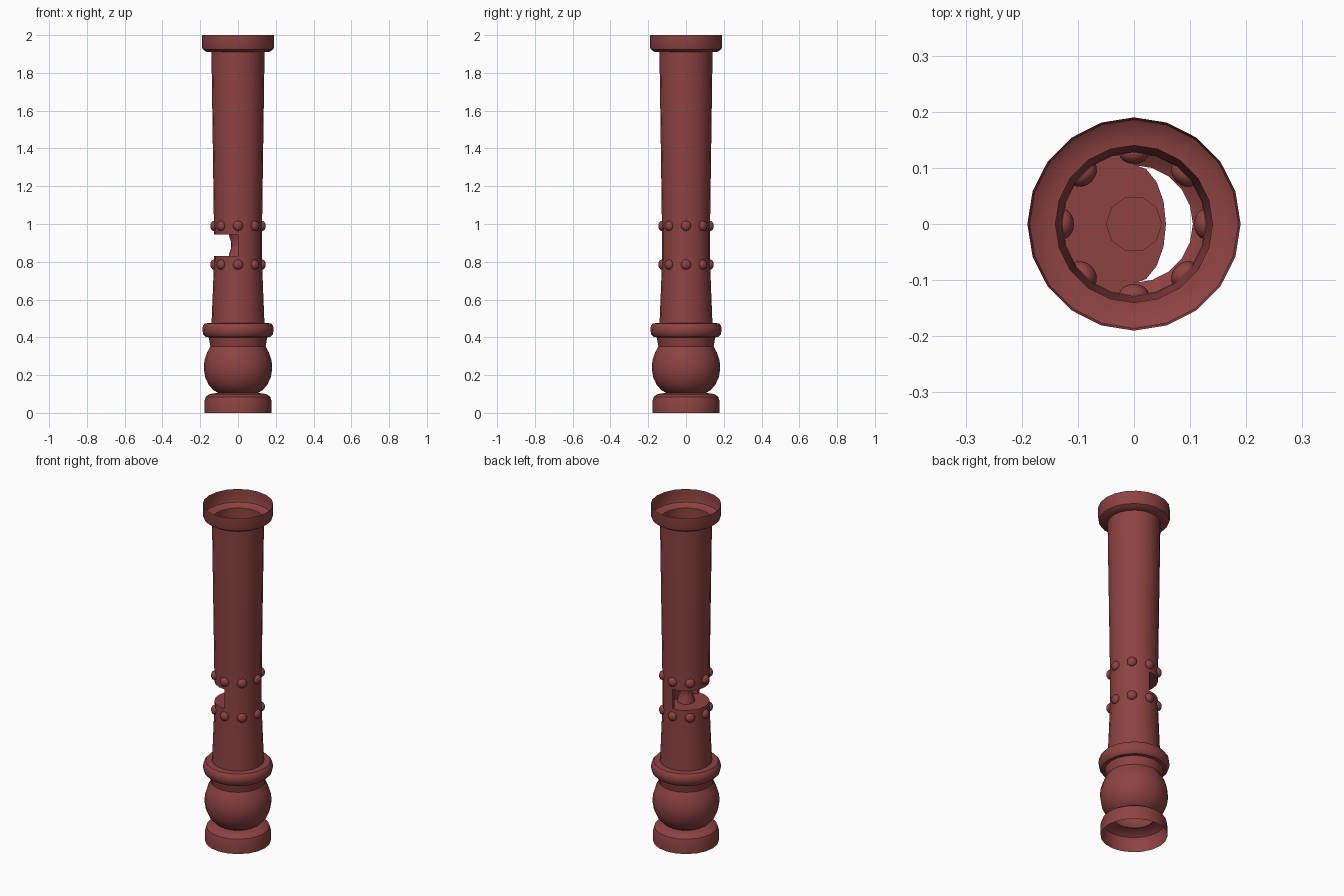
import bpy, bmesh
from math import cos, sin, pi, radians
from mathutils import Matrix

if "Cube" in bpy.data.objects:
    bpy.data.objects.remove(bpy.data.objects["Cube"], do_unlink=True)

red = bpy.data.materials.new("dark red")
red.use_nodes = True
red.diffuse_color = (0.27, 0.055, 0.055, 1)
red.node_tree.nodes["Principled BSDF"].inputs["Base Color"].default_value = red.diffuse_color

SIDES = 20
LOW, HIGH = 0.83, 0.945      # floor and ceiling of the side window
WALL = 0.127                 # tube radius at the window


def finish(name, bm):
    mesh = bpy.data.meshes.new(name)
    bm.to_mesh(mesh)
    bm.free()
    ob = bpy.data.objects.new(name, mesh)
    bpy.context.collection.objects.link(ob)
    mesh.materials.append(red)
    bpy.ops.object.select_all(action="DESELECT")
    ob.select_set(True)
    bpy.context.view_layer.objects.active = ob
    bpy.ops.object.shade_smooth_by_angle(angle=radians(35))
    return ob


def lathe(profile, sides, caps=False):
    bm = bmesh.new()
    rings = [[bm.verts.new((r * cos(2 * pi * i / sides), r * sin(2 * pi * i / sides), z))
              for i in range(sides)] for r, z in profile]
    for a, b in zip(rings, rings[1:]):
        for i in range(sides):
            k = (i + 1) % sides
            bm.faces.new((a[i], a[k], b[k], b[i]))
    if caps:
        bm.faces.new(rings[0][::-1])
        bm.faces.new(rings[-1])
    return bm


# Hollow foot, open underneath, running into the ball
finish("foot", lathe([(0.178, 0), (0.178, 0.06), (0.171, 0.085),
                      (0.15, 0.1), (0.105, 0.106)], SIDES))
finish("ball", lathe([(0.105, 0.106), (0.13, 0.12), (0.156, 0.15), (0.174, 0.19),
                      (0.181, 0.235), (0.178, 0.275), (0.165, 0.317),
                      (0.146, 0.352), (0.155, 0.4)], SIDES))

# Rounded collar
finish("collar", lathe([(0.155, 0.4), (0.172, 0.402), (0.184, 0.415), (0.189, 0.438),
                        (0.186, 0.46), (0.175, 0.474), (0.14, 0.476)], SIDES))

# Tube with half its wall removed at the window
tube = lathe([(0.14, 0.476), (0.133, 0.65), (0.128, 0.78), (WALL, LOW), (WALL, HIGH),
              (0.129, 1.1), (0.134, 1.45), (0.139, 1.8), (0.14, 1.91)], SIDES)
opening = [f for f in tube.faces
           if LOW < f.calc_center_median().z < HIGH and f.calc_center_median().x < 0]
bmesh.ops.delete(tube, geom=opening, context="FACES")
finish("tube", tube)

# Flared top cup
finish("top_cup", lathe([(0.14, 1.91), (0.168, 1.912), (0.186, 1.924),
                         (0.19, 1.935), (0.19, 2)], SIDES))

# Window niche: floor, ceiling and a curved back wall
half = SIDES // 2
outer = [(WALL * cos(pi / 2 + pi * i / half), WALL * sin(pi / 2 + pi * i / half))
         for i in range(half + 1)]
back = [(0.057 * sin(pi * i / 8), -0.106 * cos(pi * i / 8)) for i in range(9)]
outline = outer + back
niche = bmesh.new()
floor = [niche.verts.new((x, y, LOW)) for x, y in outline]
ceiling = [niche.verts.new((x, y, HIGH)) for x, y in outline]
niche.faces.new(floor)
niche.faces.new(ceiling[::-1])
for i in range(half, len(outline)):
    k = (i + 1) % len(outline)
    niche.faces.new((floor[k], floor[i], ceiling[i], ceiling[k]))
finish("window_niche", niche)

# Waisted post inside the window
finish("window_post", lathe([(0.05, LOW - 0.003), (0.046, 0.845), (0.038, 0.87), (0.036, 0.89),
                             (0.038, 0.91), (0.046, 0.933), (0.05, HIGH + 0.003)], 10, True))

# Two rows of round studs
for row, z in (("lower", 0.785), ("upper", 0.99)):
    studs = bmesh.new()
    for i in range(8):
        place = (Matrix.Rotation(i * pi / 4, 4, "Z") @ Matrix.Translation((0.127, 0, z))
                 @ Matrix.Diagonal((0.02, 0.027, 0.027, 1)) @ Matrix.Rotation(pi / 2, 4, "Y"))
        bmesh.ops.create_uvsphere(studs, u_segments=12, v_segments=8, radius=1, matrix=place)
    finish(row + "_studs", studs)
